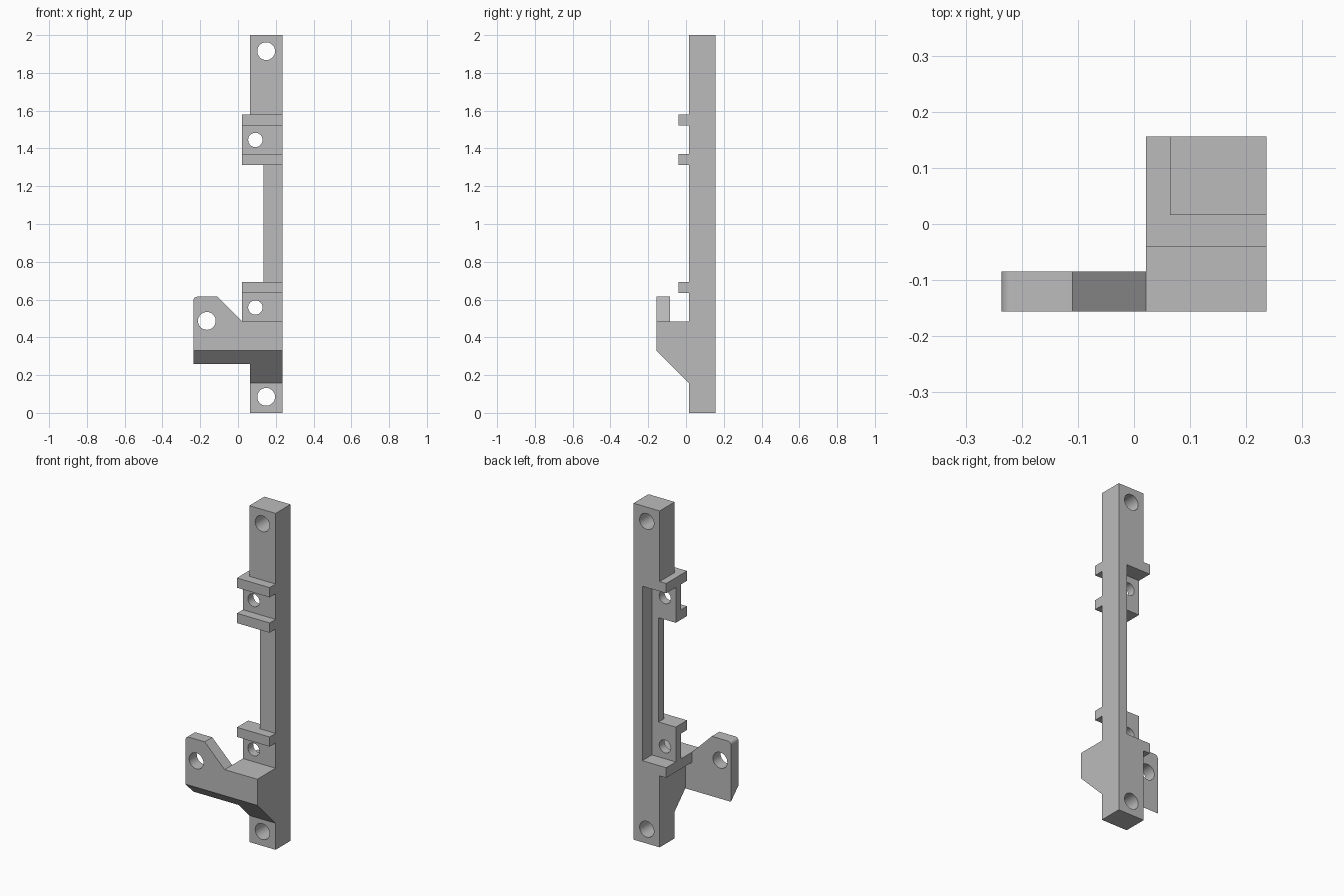
import bpy, bmesh, math
from mathutils import Vector

cube = bpy.data.objects.get("Cube")
if cube:
    bpy.data.objects.remove(cube, do_unlink=True)

grey = bpy.data.materials.new("light grey plastic")
grey.use_nodes = True
colour = (0.5, 0.5, 0.5, 1)
grey.diffuse_color = colour
grey.node_tree.nodes["Principled BSDF"].inputs["Base Color"].default_value = colour

# Shared extents
RIGHT, BACK, FRONT = 0.236, 0.156, 0.016
ARM_FRONT, ARM_BACK, RIB_FRONT = -0.156, -0.085, -0.04
BAR, TAB, WALL, RAIL = 0.064, 0.021, 0.178, 0.134
FLOOR, SHELF_TOP = 0.066, 0.485


def prism(name, points, low, high, axis):
    """Extrude a 2D outline along x (outline in y,z) or y (outline in x,z)."""
    place = (lambda a, b, d: (d, a, b)) if axis == "x" else (lambda a, b, d: (a, d, b))
    bm = bmesh.new()
    face = bm.faces.new([bm.verts.new(place(a, b, low)) for a, b in points])
    new = bmesh.ops.extrude_face_region(bm, geom=[face])["geom"]
    shift = Vector(place(0, 0, high - low))
    bmesh.ops.translate(bm, vec=shift, verts=[v for v in new if isinstance(v, bmesh.types.BMVert)])
    bmesh.ops.recalc_face_normals(bm, faces=bm.faces)
    mesh = bpy.data.meshes.new(name)
    bm.to_mesh(mesh)
    bm.free()
    mesh.materials.append(grey)
    obj = bpy.data.objects.new(name, mesh)
    bpy.context.collection.objects.link(obj)
    return obj


def box(name, x0, x1, y0, y1, z0, z1):
    return prism(name, [(x0, z0), (x1, z0), (x1, z1), (x0, z1)], y0, y1, "y")


def combine(target, other, operation):
    """Apply a boolean and discard the helper."""
    mod = target.modifiers.new(operation, "BOOLEAN")
    mod.operation, mod.solver, mod.object = operation, "EXACT", other
    bpy.context.view_layer.objects.active = target
    bpy.ops.object.modifier_apply(modifier=mod.name)
    bpy.data.objects.remove(other, do_unlink=True)


def drill(target, x, z, radius):
    ring = [(x + radius * math.cos(math.tau * i / 48), z + radius * math.sin(math.tau * i / 48))
            for i in range(48)]
    combine(target, prism("drill", ring, -0.3, 0.3, "y"), "DIFFERENCE")


# Upright bar, with the pocket in its back and the slot beside the rail
bracket = box("mounting_bracket", BAR, RIGHT, FRONT, BACK, 0, 2)
combine(bracket, box("pocket", 0, WALL, FLOOR, 0.3, SHELF_TOP, 1.522), "DIFFERENCE")
combine(bracket, box("slot", 0, RAIL, -0.1, 0.1, 0.6, 1.4), "DIFFERENCE")

# Screw tabs, shelves closing the pocket, and front ribs
for name, low, high in (("lower_tab", 0.425, 0.692), ("upper_tab", 1.312, 1.58)):
    combine(bracket, box(name, TAB, 0.2, FRONT, FLOOR, low, high), "UNION")
combine(bracket, box("lower_shelf", TAB, RIGHT, -0.1, BACK, 0.425, SHELF_TOP), "UNION")
combine(bracket, box("upper_shelf", TAB, RIGHT, RIB_FRONT, BACK, 1.522, 1.58), "UNION")
for name, low, high in (("lower_rib", 0.635, 0.692), ("upper_rib", 1.312, 1.37)):
    combine(bracket, box(name, TAB, RIGHT, RIB_FRONT, 0.04, low, high), "UNION")

# Sloped gusset joining the arm to the bar
gusset = [(ARM_FRONT, 0.33), (FRONT, 0.158), (0.05, 0.158), (0.05, SHELF_TOP), (ARM_FRONT, SHELF_TOP)]
combine(bracket, prism("gusset", gusset, BAR, RIGHT, "x"), "UNION")

# Side arm plate with one rounded corner and a chamfered lower edge
r = 0.02
corner = [(-RIGHT + r - r * math.sin(a), 0.615 - r + r * math.cos(a))
          for a in (math.pi / 2 * i / 8 for i in range(9))]
outline = corner + [(-RIGHT, 0.259), (RIGHT, 0.259), (RIGHT, SHELF_TOP), (TAB, SHELF_TOP), (-0.11, 0.615)]
arm = prism("arm", outline, ARM_FRONT, ARM_BACK, "y")
chamfer = [(-0.176, 0.35), (-0.176, 0.1), (FRONT, 0.158)]
combine(arm, prism("chamfer", chamfer, -0.5, 0.5, "x"), "DIFFERENCE")
combine(bracket, arm, "UNION")

# Screw holes
for x, z, radius in ((0.149, 1.915, 0.047), (0.149, 0.085, 0.047), (-0.165, 0.487, 0.047),
                     (0.092, 1.445, 0.038), (0.092, 0.558, 0.038)):
    drill(bracket, x, z, radius)

# Tidy the mesh and smooth only the round walls
bm = bmesh.new()
bm.from_mesh(bracket.data)
bmesh.ops.remove_doubles(bm, verts=bm.verts, dist=0.0002)
bmesh.ops.dissolve_limit(bm, angle_limit=0.01, verts=bm.verts, edges=bm.edges)
bm.to_mesh(bracket.data)
bm.free()
bpy.ops.object.select_all(action="DESELECT")
bracket.select_set(True)
bpy.context.view_layer.objects.active = bracket
bpy.ops.object.shade_smooth_by_angle(angle=math.radians(30))
